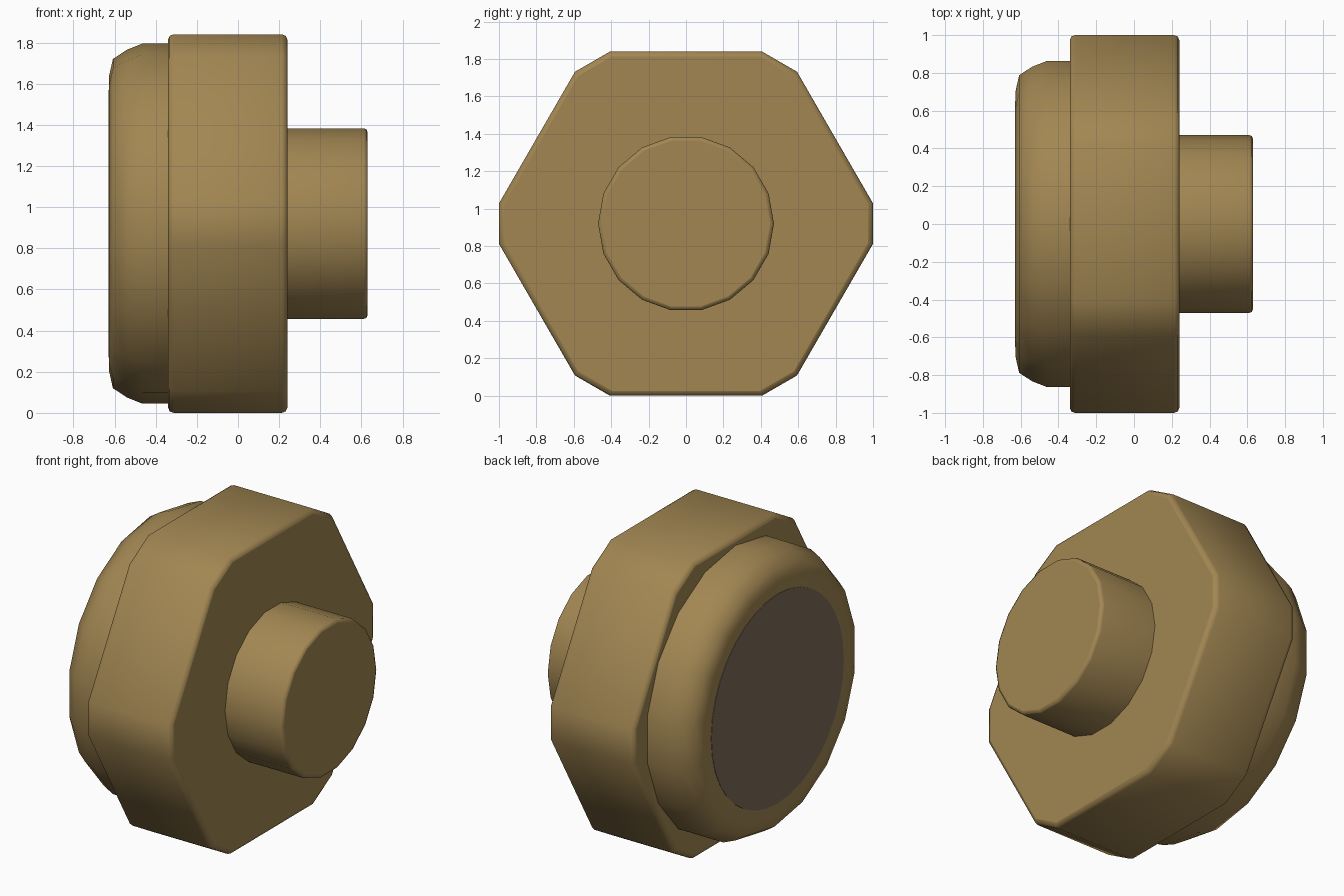
import bpy, bmesh, math

if "Cube" in bpy.data.objects:
    bpy.data.objects.remove(bpy.data.objects["Cube"])

CZ = 0.92  # height of the axis, which runs along x


def material(name, rgb):
    m = bpy.data.materials.new(name)
    m.diffuse_color = (*rgb, 1)
    m.use_nodes = True
    m.node_tree.nodes["Principled BSDF"].inputs["Base Color"].default_value = m.diffuse_color
    return m


brown = material("brass_brown", (0.36, 0.24, 0.085))
dark = material("dark_brown", (0.21, 0.157, 0.105))


def ngon(sides, start):
    """Unit polygon in the y-z plane."""
    return [(math.cos(start + 2 * math.pi * i / sides),
             math.sin(start + 2 * math.pi * i / sides)) for i in range(sides)]


def loft(name, outline, profile, mat):
    """Stack scaled copies of an outline along x; profile = [(x, scale)]."""
    bm = bmesh.new()
    rings = [[bm.verts.new((x, y * s, CZ + z * s)) for y, z in outline]
             for x, s in profile]
    n = len(outline)
    for a, b in zip(rings, rings[1:]):
        for i in range(n):
            j = (i + 1) % n
            bm.faces.new((a[i], a[j], b[j], b[i])).smooth = True
    bm.faces.new(rings[0])
    bm.faces.new(rings[-1])
    bmesh.ops.recalc_face_normals(bm, faces=bm.faces)
    me = bpy.data.meshes.new(name)
    bm.to_mesh(me)
    bm.free()
    me.materials.append(mat)
    ob = bpy.data.objects.new(name, me)
    bpy.context.collection.objects.link(ob)
    return ob


# Hexagonal body with clipped corners and softly rounded rims
hexagon = []
for k in range(6):
    a = math.radians(60 * k)
    for y, z in ((1.0, -0.108), (1.0, 0.108)):
        hexagon.append((y * math.cos(a) - z * math.sin(a),
                        y * math.sin(a) + z * math.cos(a)))
loft("hex_body", hexagon,
     [(-0.34, 0.972), (-0.332, 0.992), (-0.312, 1.0),
      (0.212, 1.0), (0.232, 0.992), (0.24, 0.972)], brown)

# Round shaft on the right
loft("shaft", ngon(18, 0),
     [(0.22, 0.47), (0.61, 0.47), (0.624, 0.466), (0.63, 0.45)], brown)

# Rounded cap on the left
loft("rounded_cap", ngon(18, math.pi / 2),
     [(-0.628, 0.64), (-0.626, 0.72), (-0.608, 0.80), (-0.54, 0.845),
      (-0.465, 0.875), (-0.32, 0.875)], brown)

# Dark disc set in the cap's end
loft("end_disc", ngon(36, 0), [(-0.63, 0.65), (-0.622, 0.65)], dark)
